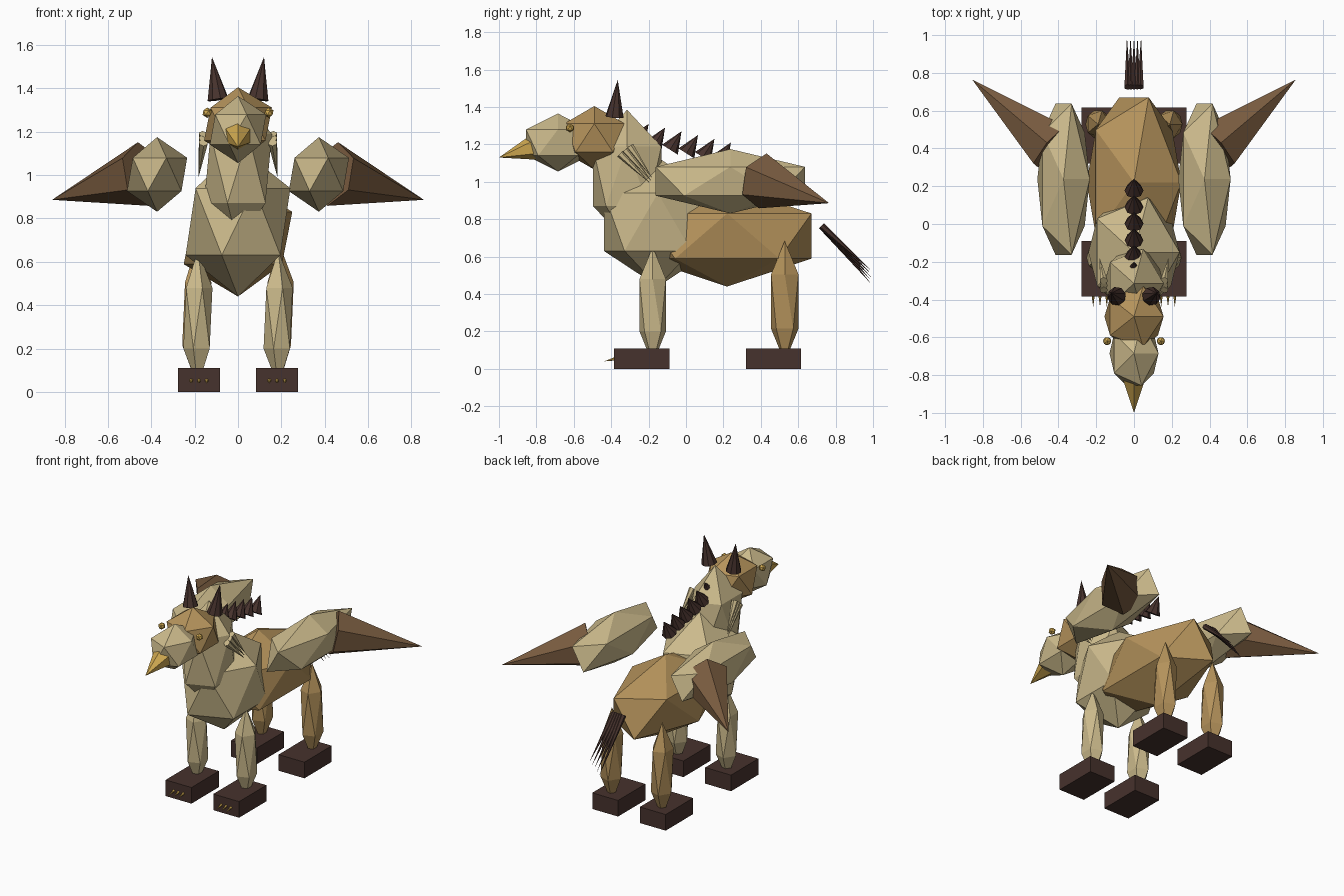
import bpy, bmesh
from mathutils import Vector, Matrix

if "Cube" in bpy.data.objects:
    bpy.data.objects.remove(bpy.data.objects["Cube"], do_unlink=True)


def material(name, rgb):
    m = bpy.data.materials.new(name)
    m.use_nodes = True
    m.diffuse_color = (*rgb, 1)
    m.node_tree.nodes["Principled BSDF"].inputs["Base Color"].default_value = (*rgb, 1)
    return m


cream = material("cream feathers", (0.60, 0.49, 0.26))
tan = material("tan hide", (0.46, 0.29, 0.105))
brown = material("brown wing", (0.19, 0.105, 0.05))
dark = material("dark brown horn", (0.062, 0.032, 0.026))
gold = material("gold beak", (0.62, 0.39, 0.08))


def finish(name, bm, mat):
    mesh = bpy.data.meshes.new(name)
    bm.to_mesh(mesh)
    bm.free()
    mesh.materials.append(mat)
    obj = bpy.data.objects.new(name, mesh)
    bpy.context.collection.objects.link(obj)
    return obj


def ico(name, center, scale, mat):
    """Twenty-sided ball stretched along the axes."""
    bm = bmesh.new()
    matrix = Matrix.Translation(center) @ Matrix.Diagonal((*scale, 1))
    bmesh.ops.create_icosphere(bm, subdivisions=1, radius=1, matrix=matrix)
    return finish(name, bm, mat)


def spike(name, base, tip, radius, mat, sides=8):
    """Pointed cone from the base centre to the tip."""
    base, tip = Vector(base), Vector(tip)
    axis = tip - base
    turn = axis.to_track_quat("Z", "Y").to_matrix().to_4x4()
    bm = bmesh.new()
    bmesh.ops.create_cone(bm, cap_ends=True, segments=sides, radius1=radius, radius2=0,
                          depth=axis.length,
                          matrix=Matrix.Translation((base + tip) / 2) @ turn)
    return finish(name, bm, mat)


def box(name, center, size, mat):
    bm = bmesh.new()
    bmesh.ops.create_cube(bm, size=1,
                          matrix=Matrix.Translation(center) @ Matrix.Diagonal((*size, 1)))
    return finish(name, bm, mat)


# Trunk, neck and head
ico("body", (0, 0.22, 0.71), (0.28, 0.53, 0.27), tan)
ico("chest", (0, -0.15, 0.785), (0.27, 0.34, 0.345), cream)
ico("neck", (0, -0.315, 1.03), (0.175, 0.215, 0.355), cream)
ico("head", (0, -0.49, 1.235), (0.175, 0.19, 0.17), tan)
ico("face", (0, -0.685, 1.21), (0.145, 0.2, 0.155), cream)
spike("beak", (0, -0.808, 1.185), (0, -1.0, 1.13), 0.07, gold, 6)

for side, label in ((1, "left"), (-1, "right")):
    # Eyes, ears and neck feathers
    ico(f"{label}_eye", (side * 0.142, -0.62, 1.288), (0.024, 0.024, 0.024), gold)
    spike(f"{label}_ear", (side * 0.092, -0.382, 1.348), (side * 0.12, -0.365, 1.545), 0.05, dark)
    for i in range(3):
        spike(f"{label}_neck_feather_{i + 1}",
              (side * 0.16, -0.35 + 0.025 * i, 1.15 + 0.02 * i),
              (side * 0.182, -0.19 + 0.005 * i, 0.99 + 0.015 * i), 0.022, cream, 6)

    # Wings
    ico(f"{label}_wing_shoulder", (side * 0.373, 0.237, 1.003), (0.155, 0.47, 0.172), cream)
    spike(f"{label}_wing_tip", (side * 0.437, 0.41, 1.005), (side * 0.857, 0.765, 0.886),
          0.15, brown, 6)

    # Legs and feet
    ico(f"{label}_front_leg", (side * 0.185, -0.178, 0.34), (0.075, 0.083, 0.313), cream)
    ico(f"{label}_hind_leg", (side * 0.19, 0.528, 0.36), (0.075, 0.086, 0.325), tan)
    box(f"{label}_front_foot", (side * 0.18, -0.237, 0.055), (0.195, 0.295, 0.11), dark)
    box(f"{label}_hind_foot", (side * 0.18, 0.468, 0.055), (0.195, 0.295, 0.11), dark)
    for i in (-1, 0, 1):
        x = side * 0.18 + i * 0.036
        spike(f"{label}_claw_{i + 2}", (x, -0.375, 0.055), (x, -0.438, 0.04), 0.01, gold, 6)

# Mane spikes stepping down the back
for i in range(6):
    y, z = -0.2 + 0.088 * i, 1.31 - 0.02 * i
    spike(f"mane_spike_{i + 1}", (0, y - 0.062, z - 0.098), (0, y, z), 0.05, dark)

# Tail strands side by side
for i in range(-2, 3):
    x = i * 0.017
    spike(f"tail_strand_{i + 3}", (x, 0.725, 0.765), (x * 1.1, 0.99, 0.49 + 0.018 * i),
          0.019, dark, 6)
